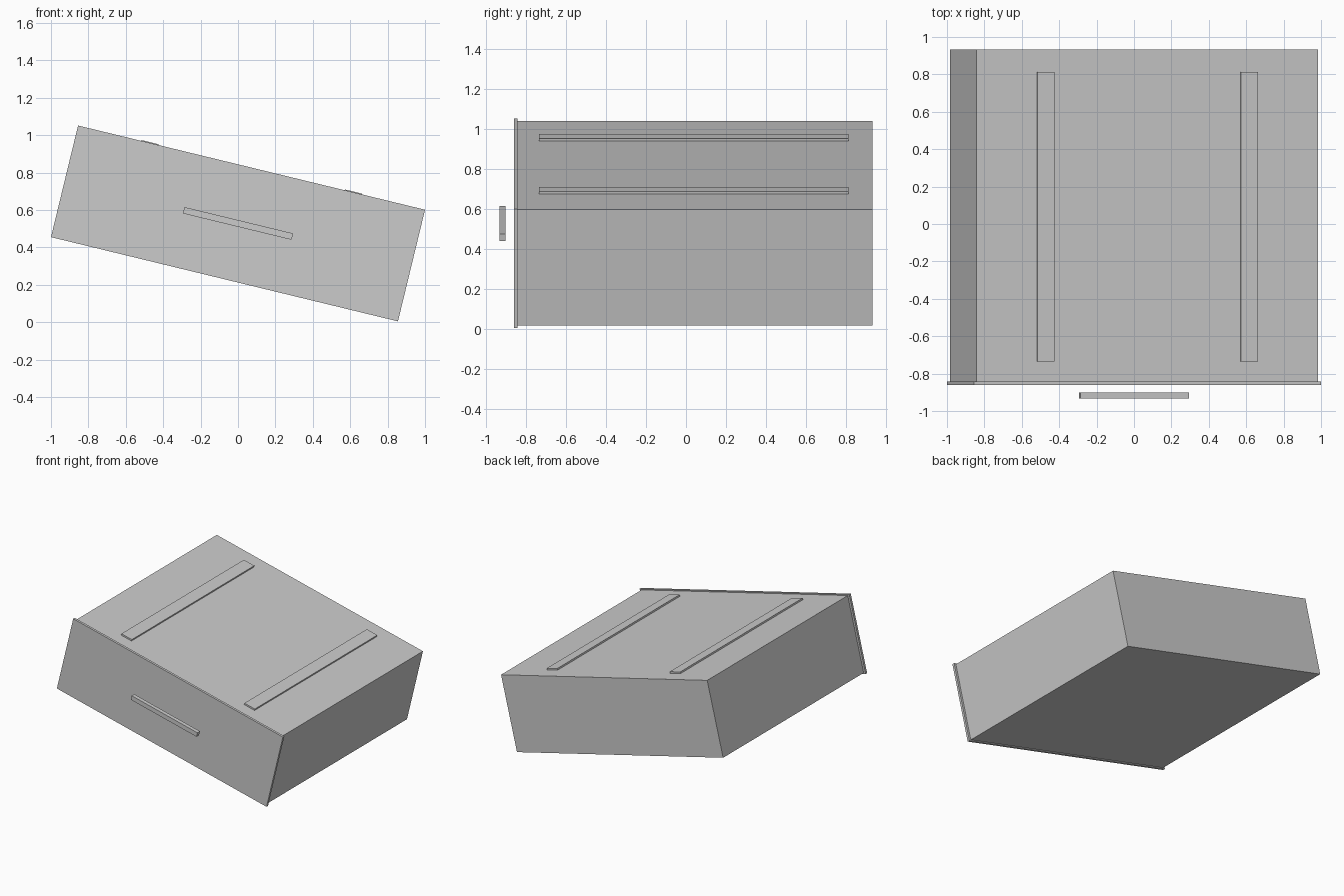
import bpy
import math
from mathutils import Matrix

if "Cube" in bpy.data.objects:
    bpy.data.objects.remove(bpy.data.objects["Cube"])

# Shared tilt of the whole drawer about its centre
TILT = Matrix.Translation((0, 0, 0.528)) @ Matrix.Rotation(math.radians(13.64), 4, 'Y')


def box(name, u, v, y0, y1, width, height):
    """Box in the tilted frame: u across, v up, y0..y1 front to back."""
    bpy.ops.mesh.primitive_cube_add(size=1)
    ob = bpy.context.object
    ob.name = name
    size = Matrix.Diagonal((width, y1 - y0, height, 1))
    ob.data.transform(Matrix.Translation((u, (y0 + y1) / 2, v)) @ size)
    ob.matrix_world = TILT
    return ob


# Main body and slightly larger front panel
box("drawer_body", 0, 0, -0.842, 0.934, 1.877, 0.598)
box("front_panel", 0, 0, -0.861, -0.842, 1.909, 0.614)

# Bar handle standing off the front
box("handle_bar", 0, 0, -0.934, -0.902, 0.598, 0.035)

# Two runners on the top face
for side, sign in (("left", -1), ("right", 1)):
    box(f"{side}_runner", sign * 0.56, 0.305, -0.735, 0.812, 0.095, 0.013)
